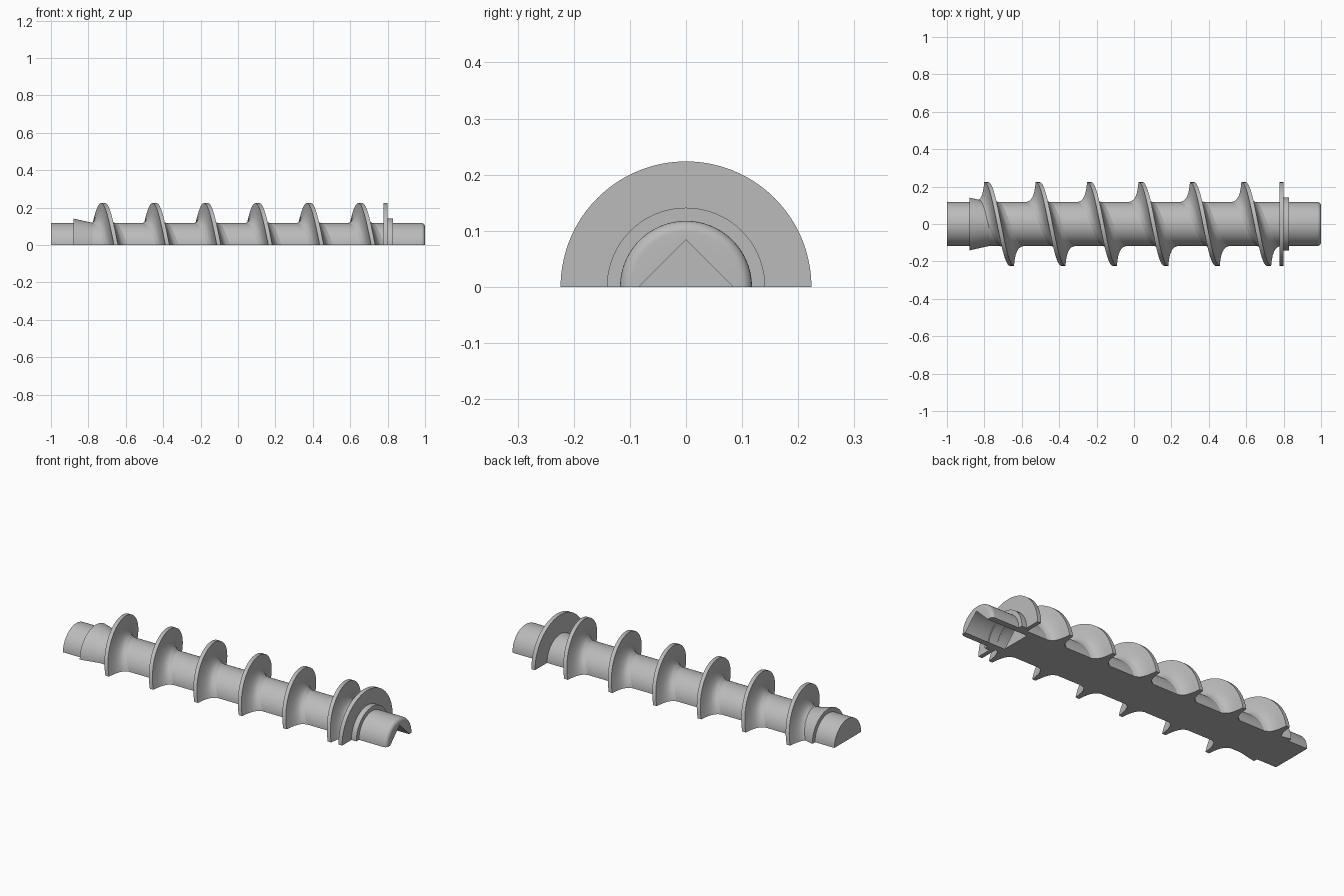
import bpy, bmesh, math

cube = bpy.data.objects.get("Cube")
if cube:
    bpy.data.objects.remove(cube, do_unlink=True)

SHAFT_R = 0.1175
FLANGE_R = 0.2235
COLLAR_R = 0.141
PITCH = 0.275

grey = bpy.data.materials.new("light grey")
grey.use_nodes = True
colour = (0.5, 0.5, 0.5, 1)
grey.diffuse_color = colour
grey.node_tree.nodes["Principled BSDF"].inputs["Base Color"].default_value = colour


def half_turn(name, section, advance=0.0, steps=64):
    """Sweep a closed (x, radius) section from +y over the top to -y."""
    bm = bmesh.new()
    rings = []
    for i in range(steps + 1):
        t = i / steps
        c, s = math.cos(math.pi * t), math.sin(math.pi * t)
        rings.append([bm.verts.new((x + advance * t, r * c, r * s)) for x, r in section])
    n = len(section)
    for a, b in zip(rings, rings[1:]):
        for j in range(n):
            k = (j + 1) % n
            if section[j][1] or section[k][1]:
                bm.faces.new((a[j], a[k], b[k], b[j]))
    bm.faces.new(rings[0])
    bm.faces.new(rings[-1])
    bmesh.ops.remove_doubles(bm, verts=bm.verts, dist=1e-5)
    bmesh.ops.recalc_face_normals(bm, faces=bm.faces)
    mesh = bpy.data.meshes.new(name)
    bm.to_mesh(mesh)
    bm.free()
    mesh.materials.append(grey)
    obj = bpy.data.objects.new(name, mesh)
    bpy.context.collection.objects.link(obj)
    return obj


def activate(obj):
    bpy.ops.object.select_all(action='DESELECT')
    obj.select_set(True)
    bpy.context.view_layer.objects.active = obj


# Half shaft with a rounded drive end
fillet = 0.02
rounded = [(1 - fillet + fillet * math.sin(a), SHAFT_R - fillet + fillet * math.cos(a))
           for a in [math.pi / 2 * i / 6 for i in range(7)]]
shaft = half_turn("shaft", [(-1, 0), (-1, SHAFT_R)] + rounded + [(1, 0)])

# Square drive socket, set on its corner
bpy.ops.mesh.primitive_cube_add(size=1, location=(0.875 + 0.05, 0, 0))
cutter = bpy.context.object
cutter.name = "socket_cutter"
cutter.hide_render = True
side = 0.084 * math.sqrt(2)
cutter.scale = (0.35, side, side)
cutter.rotation_euler.x = math.pi / 4
activate(shaft)
cut = shaft.modifiers.new("socket", 'BOOLEAN')
cut.operation = 'DIFFERENCE'
cut.solver = 'EXACT'
cut.object = cutter
bpy.ops.object.modifier_apply(modifier=cut.name)
bpy.data.objects.remove(cutter, do_unlink=True)

parts = [shaft]

# Tapered collar, end flange and its shoulder
core = 0.11
parts.append(half_turn("tapered_collar", [(-0.88, core), (-0.88, COLLAR_R),
                                          (-0.775, SHAFT_R), (-0.775, core)]))
parts.append(half_turn("end_flange", [(0.777, core), (0.777, FLANGE_R),
                                      (0.80, FLANGE_R), (0.80, core)]))
parts.append(half_turn("flange_shoulder", [(0.80, core), (0.80, COLLAR_R),
                                           (0.83, COLLAR_R), (0.83, core)]))

# Screw flights: half-width against radius, flared at the root
flare = [(0.066, 0.114), (0.058, 0.119), (0.045, 0.124), (0.034, 0.134), (0.026, 0.148),
         (0.019, 0.168), (0.014, 0.195), (0.011, FLANGE_R)]
for i in range(6):
    x = -0.79 + PITCH * i
    section = [(x - w, r) for w, r in flare] + [(x + w, r) for w, r in reversed(flare)]
    parts.append(half_turn(f"screw_flight_{i + 1}", section, PITCH / 2))

for part in parts:
    activate(part)
    bpy.ops.object.shade_smooth_by_angle(angle=math.radians(32))
